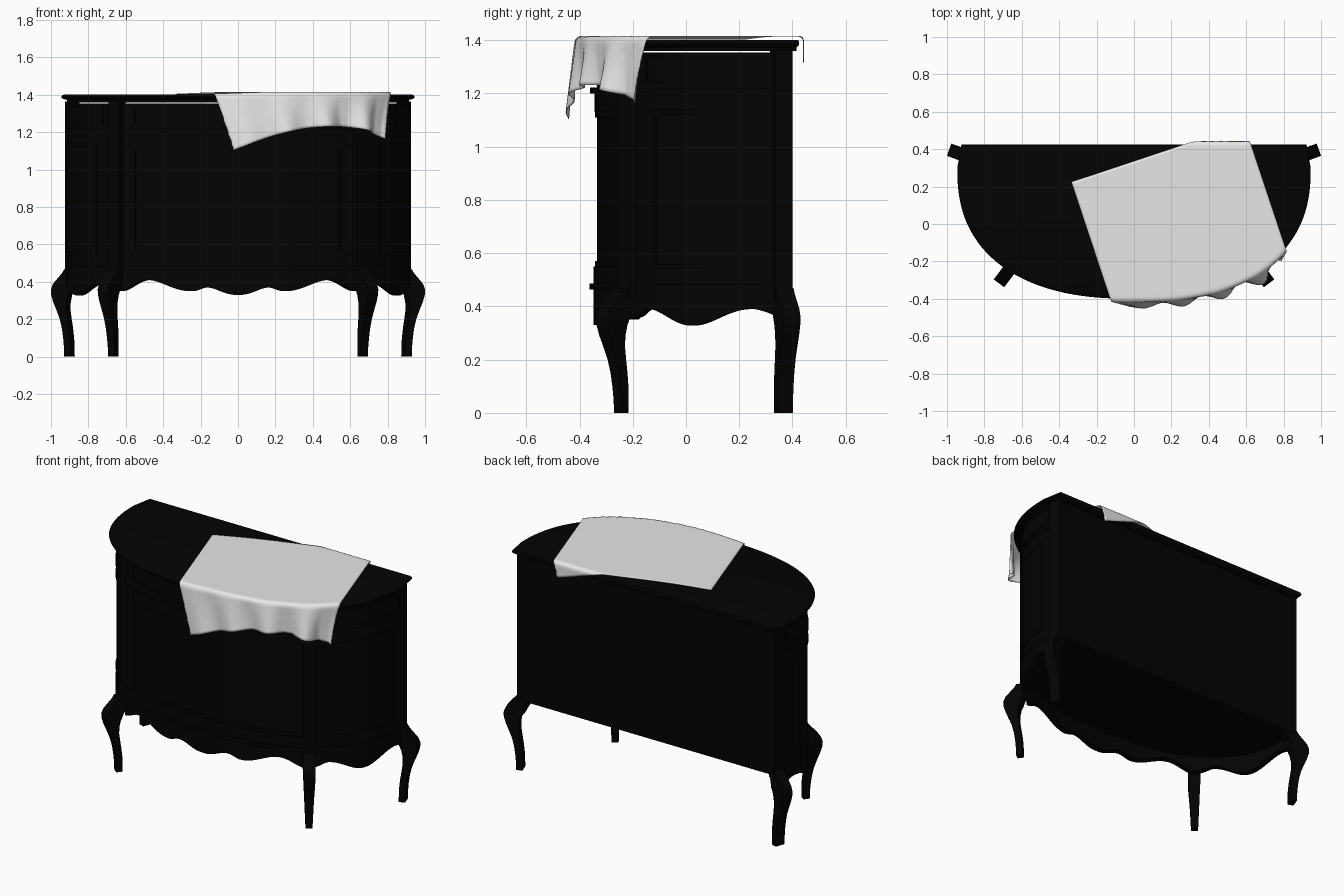
import bpy, bmesh
from math import sin, cos, asin, acos, pi
from mathutils import Vector

if "Cube" in bpy.data.objects:
    bpy.data.objects.remove(bpy.data.objects["Cube"])


def material(name, rgb, rough):
    m = bpy.data.materials.new(name)
    m.use_nodes = True
    m.diffuse_color = (*rgb, 1)
    node = m.node_tree.nodes["Principled BSDF"]
    node.inputs["Base Color"].default_value = (*rgb, 1)
    node.inputs["Roughness"].default_value = rough
    return m


WOOD = material("black_wood", (0.001, 0.001, 0.001), 0.5)
LINEN = material("pale_linen", (0.8, 0.8, 0.8), 0.9)


def finish(bm, name, mat, angle=0.6):
    bmesh.ops.recalc_face_normals(bm, faces=bm.faces)
    mesh = bpy.data.meshes.new(name)
    bm.to_mesh(mesh)
    bm.free()
    mesh.materials.append(mat)
    ob = bpy.data.objects.new(name, mesh)
    bpy.context.collection.objects.link(ob)
    bpy.ops.object.select_all(action="DESELECT")
    ob.select_set(True)
    bpy.context.view_layer.objects.active = ob
    bpy.ops.object.shade_smooth_by_angle(angle=angle)
    return ob


def loft(name, rings):
    """Skin a list of point rings and cap both ends."""
    bm = bmesh.new()
    rows = [[bm.verts.new(p) for p in ring] for ring in rings]
    n = len(rows[0])
    for a, b in zip(rows, rows[1:]):
        for i in range(n):
            bm.faces.new((a[i], a[(i + 1) % n], b[(i + 1) % n], b[i]))
    bm.faces.new(rows[0])
    bm.faces.new(rows[-1])
    return finish(bm, name, WOOD)


# Bowed plan curve: angle 0 is front centre, past a quarter turn it tapers to the back
EXP, HALF_W, DEPTH, Y_MID = 2.4, 0.915, 0.635, 0.3


def plan(t, a=HALF_W, b=DEPTH):
    k = min(abs(t), pi / 2)
    past = abs(t) - k
    x = a * sin(k) ** (2 / EXP) - 0.18 * past
    y = Y_MID - b * max(cos(k), 0) ** (2 / EXP) + past
    return (x if t >= 0 else -x), y


def at_x(x):
    return asin((x / HALF_W) ** (EXP / 2))


def at_y(y):
    if y > Y_MID:
        return pi / 2 + y - Y_MID
    return acos(((Y_MID - y) / DEPTH) ** (EXP / 2))


def outline(z, a, b, back, n=96):
    end = pi / 2 + back - Y_MID
    ts = [-end] + [pi * (i / n - 0.5) for i in range(n + 1)] + [end]
    return [(*plan(t, a, b), z) for t in ts]


def strip(name, t0, t1, low, high, out, inner=-0.02, n=40):
    """Curved board following the plan curve; low may be a function of angle."""
    rings = []
    for i in range(n + 1):
        t = t0 + (t1 - t0) * i / n
        z = low(t) if callable(low) else low
        o = plan(t, HALF_W + out, DEPTH + out)
        k = plan(t, HALF_W + inner, DEPTH + inner)
        rings.append([(*o, z), (*o, high), (*k, high), (*k, z)])
    return loft(name, rings)


def frame(name, t0, t1, z0, z1, out, w=0.02):
    """Raised moulding around a curved rectangular panel."""
    dt = w if t1 > t0 else -w
    strip(name + "_bottom", t0, t1, z0, z0 + w, out)
    strip(name + "_top", t0, t1, z1 - w, z1, out)
    strip(name + "_side_a", t0, t0 + dt, z0, z1, out, n=3)
    strip(name + "_side_b", t1 - dt, t1, z0, z1, out, n=3)


# Carcass, stopping just below the top
loft("carcass", [outline(z, HALF_W, DEPTH, 0.40) for z in (0.447, 1.354)])

# Moulded top
loft("cabinet_top", [outline(z, 0.945 - i, 0.70 - i, 0.425 - i / 3) for z, i in (
    (1.36, 0.03), (1.373, 0.03), (1.378, 0.012), (1.383, 0.002), (1.39, 0),
    (1.396, 0.004), (1.401, 0.014))])

# Scalloped apron: listed points are the crests and dips
SCALLOP = [(at_x(x), z) for x, z in (
    (0, 0.33), (0.165, 0.37), (0.25, 0.35), (0.48, 0.41), (0.64, 0.35))]
SCALLOP += [(at_y(y), z) for y, z in (
    (-0.19, 0.36), (-0.14, 0.39), (0.02, 0.328), (0.25, 0.39), (0.38, 0.355))]


def apron_edge(t):
    t = abs(t)
    for (ta, za), (tb, zb) in zip(SCALLOP, SCALLOP[1:]):
        if t <= tb:
            return za + (zb - za) * (1 - cos(pi * (t - ta) / (tb - ta))) / 2
    return SCALLOP[-1][1]


FRONT = at_x(0.63)
strip("front_apron", -FRONT, FRONT, apron_edge, 0.55, 0.012, -0.03, 120)
strip("front_lower_rail", -FRONT, FRONT, 0.464, 0.486, 0.028)
strip("front_upper_rail", -FRONT, FRONT, 1.2, 1.222, 0.025)
strip("front_upper_band", -FRONT, FRONT, 1.13, 1.2, 0.008)
frame("door_moulding", -at_x(0.56), at_x(0.56), 0.55, 1.13, 0.006)
frame("drawer_moulding", -at_x(0.56), at_x(0.56), 1.235, 1.345, 0.006, 0.012)

for side, label in ((1, "left"), (-1, "right")):
    def ang(y):
        return side * at_y(y)
    strip(label + "_apron", side * FRONT, ang(0.39), apron_edge, 0.47, 0.004, -0.03, 80)
    strip(label + "_lower_rail", side * FRONT, ang(0.34), 0.465, 0.485, 0.006)
    strip(label + "_upper_rail", side * FRONT, ang(0.34), 1.2, 1.22, 0.006)
    frame(label + "_panel_moulding", ang(-0.12), ang(0.26), 0.54, 1.14, 0.005)
    frame(label + "_frieze_moulding", ang(-0.15), ang(0.31), 1.235, 1.345, 0.004, 0.012)

# Cabriole legs and corner posts: height, inner and outer reach from the foot
LEG = [(0, -0.038, 0), (0.05, -0.037, 0.001), (0.1, -0.034, 0.005), (0.15, -0.028, 0.012),
       (0.2, -0.02, 0.024), (0.25, -0.013, 0.043), (0.29, -0.014, 0.06),
       (0.33, -0.022, 0.072), (0.36, -0.035, 0.074), (0.39, -0.045, 0.062),
       (0.42, -0.05, 0.035), (0.445, -0.05, 0.012), (0.47, -0.05, -0.004)]


def post_rings(origin, direction, rows):
    o, d = Vector((*origin, 0)), Vector((*direction, 0)).normalized()
    side = Vector((-d.y, d.x, 0))
    return [[o + d * r + side * w * s / 2 + Vector((0, 0, z))
             for r, s in ((r0, -1), (r1, -1), (r1, 1), (r0, 1))]
            for z, r0, r1, w in rows]


for side, label in ((1, "left"), (-1, "right")):
    for part, foot, way, w0, w1 in (("front", (0.678, -0.258), (0.6, -0.8), 0.04, 0.07),
                                    ("back", (0.919, 0.372), (0.94, 0.34), 0.062, 0.07)):
        rows = [(z, a, b, w0 + (w1 - w0) * min(z / 0.35, 1)) for z, a, b in LEG]
        loft(f"{part}_{label}_leg",
             post_rings((foot[0] * side, foot[1]), (way[0] * side, way[1]), rows))
    loft(f"front_{label}_post", post_rings((0.665 * side, -0.234), (0.6 * side, -0.8),
         [(z, -0.06, 0, 0.07) for z in (0.43, 1.365)]))
    loft(f"back_{label}_post", post_rings((0.915 * side, 0.367), (0.95 * side, 0.3),
         [(z, -0.06, 0, 0.07) for z in (0.42, 1.365)]))

# Draped cloth: flat over the top, then rolled over its edge and hanging in folds
RIM = [Vector(p[:2]) for p in outline(0, 0.945, 0.70, 0.425, 700)]
RIM += [Vector((0.92 - 0.01 * i, 0.425)) for i in range(1, 184)]
START, ACROSS, ALONG = Vector((-0.335, 0.225)), Vector((0.949, 0.316)), Vector((0.316, -0.949))
WIDTH, LENGTH, ROLL = 0.975, 0.985, 0.016


def inside(p):
    if p.y > 0.425:
        return False
    return (abs(p.x) / 0.945) ** EXP + (max(Y_MID - p.y, 0) / 0.70) ** EXP < 1


def drape(s, t):
    p = START + ACROSS * s + ALONG * t
    top = 1.404 + 0.011 * sin(pi / 2 * min(1, s / 0.4))
    if inside(p):
        return (p.x, p.y, top)
    q = min(RIM, key=lambda r: (r - p).length_squared)
    d = (p - q).length
    n = (p - q) / d if d > 1e-6 else Vector((0, 0))
    if d < ROLL * pi / 2:
        out, drop = ROLL * sin(d / ROLL), ROLL * (1 - cos(d / ROLL))
    else:
        out, drop = ROLL, ROLL + d - ROLL * pi / 2
    low = drop * min(1, 1.5 * t)
    fold = 0.09 + 0.2 * sin(26 * s - 0.4) * min(1, 0.1 + s)
    out += max(fold, -0.03) * low
    drift = 0.18 * low * (s / WIDTH) ** 2
    return (q.x + n.x * out - n.y * drift, q.y + n.y * out + n.x * drift, top - drop)


N = 64
bm = bmesh.new()
grid = [[bm.verts.new(drape(WIDTH * i / N, LENGTH * j / N)) for j in range(N + 1)]
        for i in range(N + 1)]
for i in range(N):
    for j in range(N):
        bm.faces.new((grid[i][j], grid[i][j + 1], grid[i + 1][j + 1], grid[i + 1][j]))
cloth = finish(bm, "draped_cloth", LINEN, 1.2)
thick = cloth.modifiers.new("thickness", "SOLIDIFY")
thick.thickness = 0.003
thick.offset = 0
